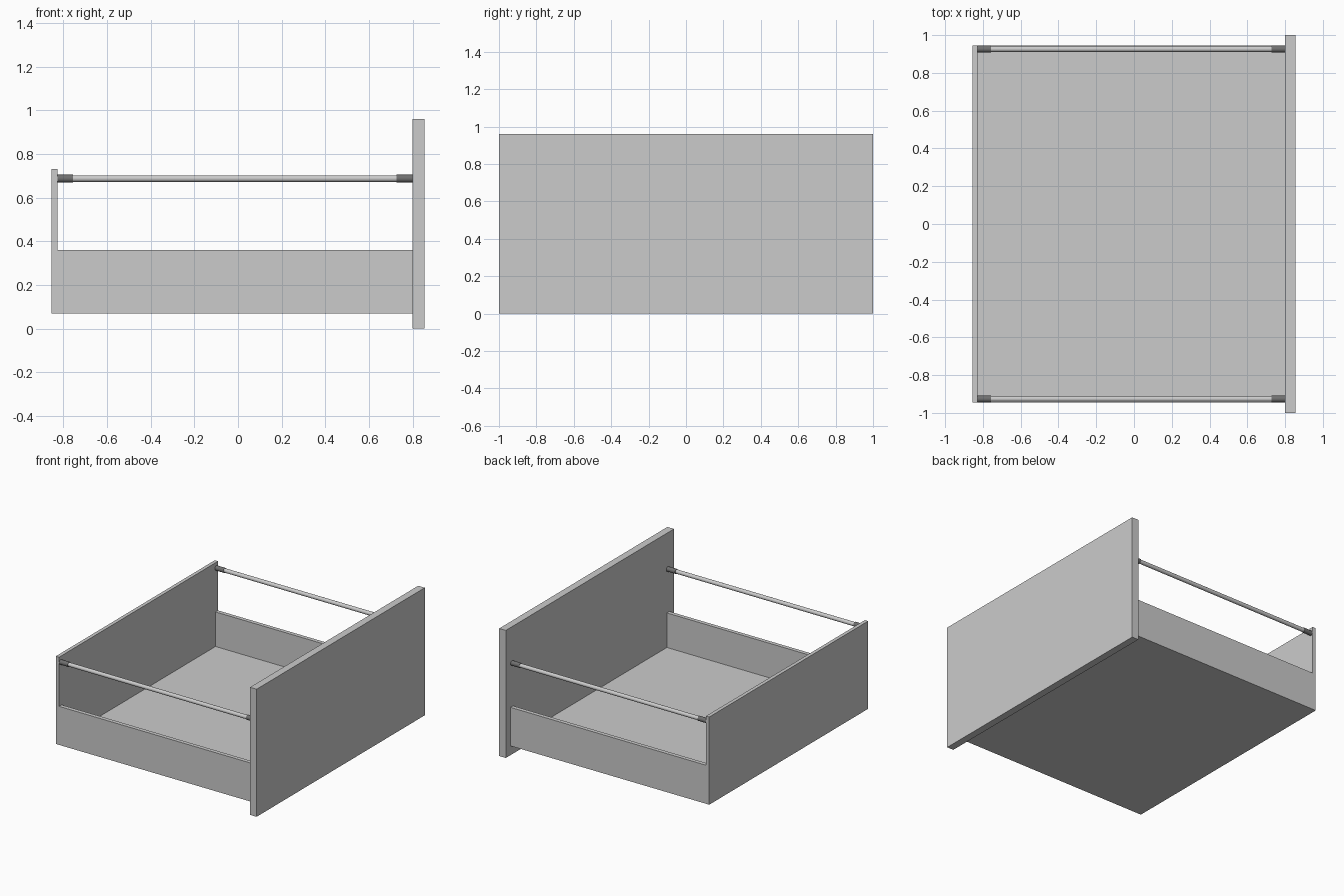
import bpy
import math

if "Cube" in bpy.data.objects:
    bpy.data.objects.remove(bpy.data.objects["Cube"])

X_BACK, X_FRONT = -0.855, 0.80   # tray ends; the drawer face sits beyond X_FRONT
PANEL_IN = -0.828                # inner face of the tall rear panel
HALF_W = 0.945
WALL = 0.03


def box(name, x0, x1, y0, y1, z0, z1):
    bpy.ops.mesh.primitive_cube_add(
        size=1, location=((x0 + x1) / 2, (y0 + y1) / 2, (z0 + z1) / 2))
    ob = bpy.context.object
    ob.name = name
    ob.scale = (x1 - x0, y1 - y0, z1 - z0)
    bpy.ops.object.transform_apply(location=False, rotation=False, scale=True)
    return ob


def rod(name, x0, x1, y, z, radius, mat=None):
    bpy.ops.mesh.primitive_cylinder_add(
        vertices=32, radius=radius, depth=x1 - x0,
        location=((x0 + x1) / 2, y, z), rotation=(0, math.pi / 2, 0))
    ob = bpy.context.object
    ob.name = name
    bpy.ops.object.shade_smooth_by_angle(angle=math.radians(40))
    if mat:
        ob.data.materials.append(mat)
    return ob


def cut(target, cutter):
    mod = target.modifiers.new("cut", 'BOOLEAN')
    mod.operation = 'DIFFERENCE'
    mod.solver = 'EXACT'
    mod.object = cutter
    bpy.context.view_layer.objects.active = target
    bpy.ops.object.modifier_apply(modifier=mod.name)
    bpy.data.objects.remove(cutter, do_unlink=True)


# Drawer face
box("drawer_face", X_FRONT, 0.855, -1, 1, 0, 0.96)

# Tray: floor, low side walls and tall rear panel in one piece
tray = box("drawer_tray", X_BACK, X_FRONT, -HALF_W, HALF_W, 0.07, 0.73)
cut(tray, box("side_opening", PANEL_IN, 1.2, -1.2, 1.2, 0.36, 1.0))
cut(tray, box("interior", PANEL_IN, 1.2, -HALF_W + WALL, HALF_W - WALL, 0.10, 1.0))

# Side rails with slightly thicker, darker end sleeves
dark = bpy.data.materials.new("dark_grey")
dark.diffuse_color = (0.16, 0.16, 0.16, 1)
dark.use_nodes = True
dark.node_tree.nodes["Principled BSDF"].inputs["Base Color"].default_value = dark.diffuse_color
for side, y in (("near", -0.926), ("far", 0.926)):
    rod(f"rail_{side}", PANEL_IN, X_FRONT, y, 0.687, 0.015)
    rod(f"rail_sleeve_rear_{side}", PANEL_IN, -0.757, y, 0.687, 0.018, dark)
    rod(f"rail_sleeve_front_{side}", 0.727, X_FRONT, y, 0.687, 0.018, dark)
